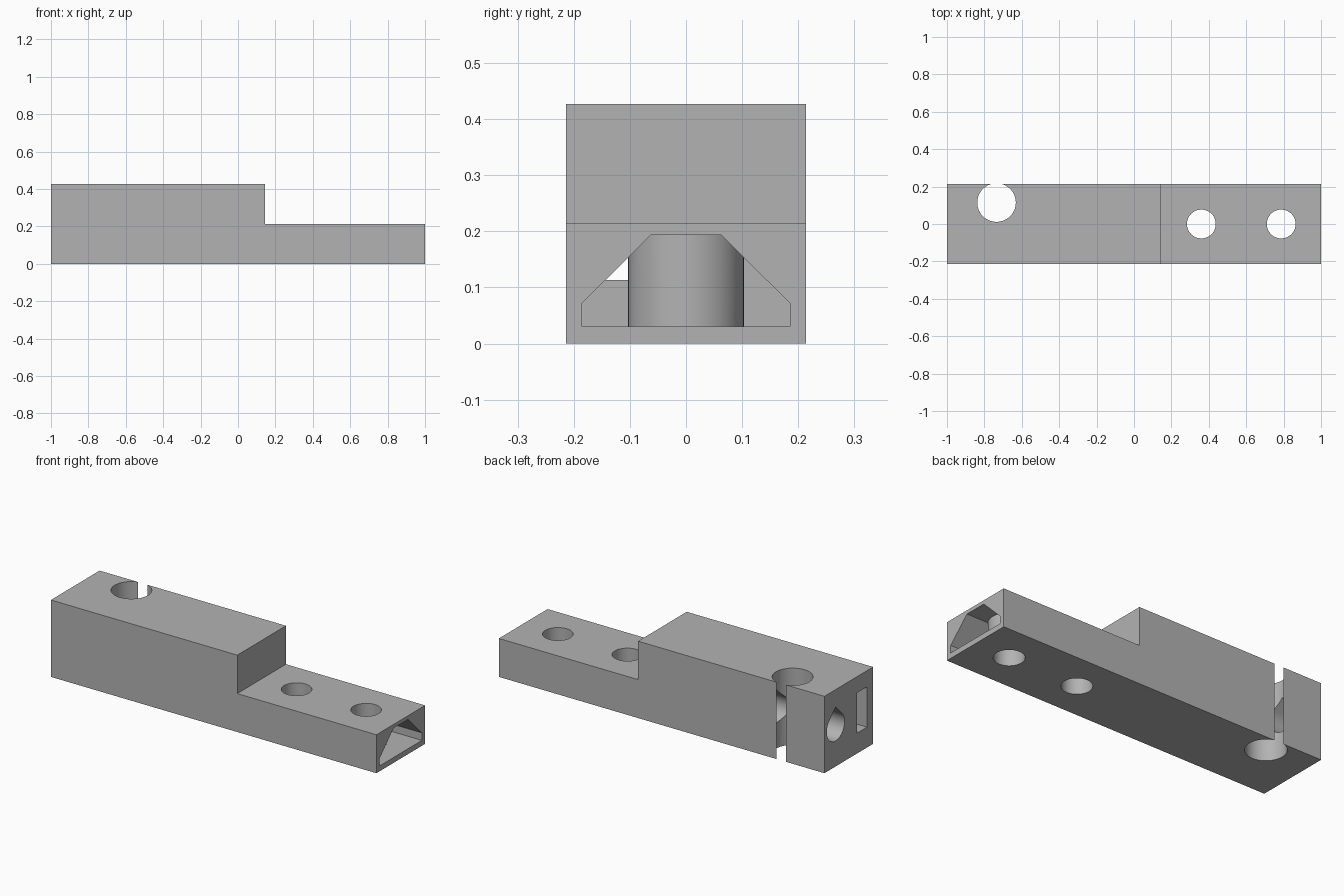
import bpy
import bmesh
from math import sin, cos, pi, radians

if "Cube" in bpy.data.objects:
    bpy.data.objects.remove(bpy.data.objects["Cube"], do_unlink=True)

HALF = 0.2135    # half depth of the block
TOP = 0.427      # full height


def prism(name, profile, axis, start, end):
    """Extrude a closed 2D profile along an axis: x (y,z), y (x,z) or z (x,y)."""
    place = {"x": lambda a, b, t: (t, a, b),
             "y": lambda a, b, t: (a, t, b),
             "z": lambda a, b, t: (a, b, t)}[axis]
    bm = bmesh.new()
    near = [bm.verts.new(place(a, b, start)) for a, b in profile]
    far = [bm.verts.new(place(a, b, end)) for a, b in profile]
    bm.faces.new(near)
    bm.faces.new(far)
    n = len(profile)
    for i in range(n):
        j = (i + 1) % n
        bm.faces.new((near[i], near[j], far[j], far[i]))
    bmesh.ops.recalc_face_normals(bm, faces=bm.faces)
    mesh = bpy.data.meshes.new(name)
    bm.to_mesh(mesh)
    bm.free()
    obj = bpy.data.objects.new(name, mesh)
    bpy.context.collection.objects.link(obj)
    return obj


def circle(cx, cy, r, n=64):
    return [(cx + r * cos(2 * pi * i / n), cy + r * sin(2 * pi * i / n)) for i in range(n)]


def teardrop(cx, cy, r, n=36):
    """Round below, with two 45 degree slopes meeting in a point on top."""
    arc = [radians(135 + 270 * i / n) for i in range(n + 1)]
    return [(cx + r * cos(a), cy + r * sin(a)) for a in arc] + [(cx, cy + r * 2 ** 0.5)]


def subtract(target, cutter):
    cutter.hide_render = True
    mod = target.modifiers.new("cut", "BOOLEAN")
    mod.operation = "DIFFERENCE"
    mod.solver = "EXACT"
    mod.object = cutter
    bpy.context.view_layer.objects.active = target
    bpy.ops.object.modifier_apply(modifier=mod.name)
    bpy.data.objects.remove(cutter, do_unlink=True)


# Stepped outer block
step_x, step_z = 0.145, 0.2135
body = prism("stepped_block",
             [(-1, 0), (1, 0), (1, step_z), (step_x, step_z), (step_x, TOP), (-1, TOP)],
             "y", -HALF, HALF)

# Long chamfered channel, leaving round posts around the screw holes
half_channel = [(0.185, 0.03), (0.185, 0.072), (0.063, 0.193)]
channel = prism("channel_cutter",
                half_channel + [(-y, z) for y, z in reversed(half_channel)],
                "x", -0.5, 1.1)
screw_x = (0.36, 0.787)
for x in screw_x:
    subtract(channel, prism("screw_post", circle(x, 0, 0.103), "z", -0.1, 0.5))
subtract(body, channel)

# Screw holes through the posts
for x in screw_x:
    subtract(body, prism("screw_hole_cutter", circle(x, 0, 0.077), "z", -0.1, 0.5))

# Rectangular pocket in the end, opening into the channel
subtract(body, prism("pocket_cutter",
                     [(-0.16, 0.113), (-0.073, 0.113), (-0.073, 0.337), (-0.16, 0.337)],
                     "x", -1.1, -0.45))

# Teardrop bore in the end
subtract(body, prism("bore_cutter", teardrop(0.115, 0.22, 0.078), "x", -1.1, -0.55))

# Large upright hole that breaks through the back as a slot
subtract(body, prism("upright_hole_cutter", circle(-0.735, 0.1145, 0.103), "z", -0.1, 0.6))

# Plain grey finish
grey = bpy.data.materials.new("plain_grey")
color = (0.45, 0.45, 0.45, 1)
grey.use_nodes = True
grey.diffuse_color = color
grey.node_tree.nodes["Principled BSDF"].inputs["Base Color"].default_value = color
body.data.materials.clear()
body.data.materials.append(grey)

bpy.ops.object.select_all(action="DESELECT")
body.select_set(True)
bpy.context.view_layer.objects.active = body
bpy.ops.object.shade_smooth_by_angle(angle=radians(30))
